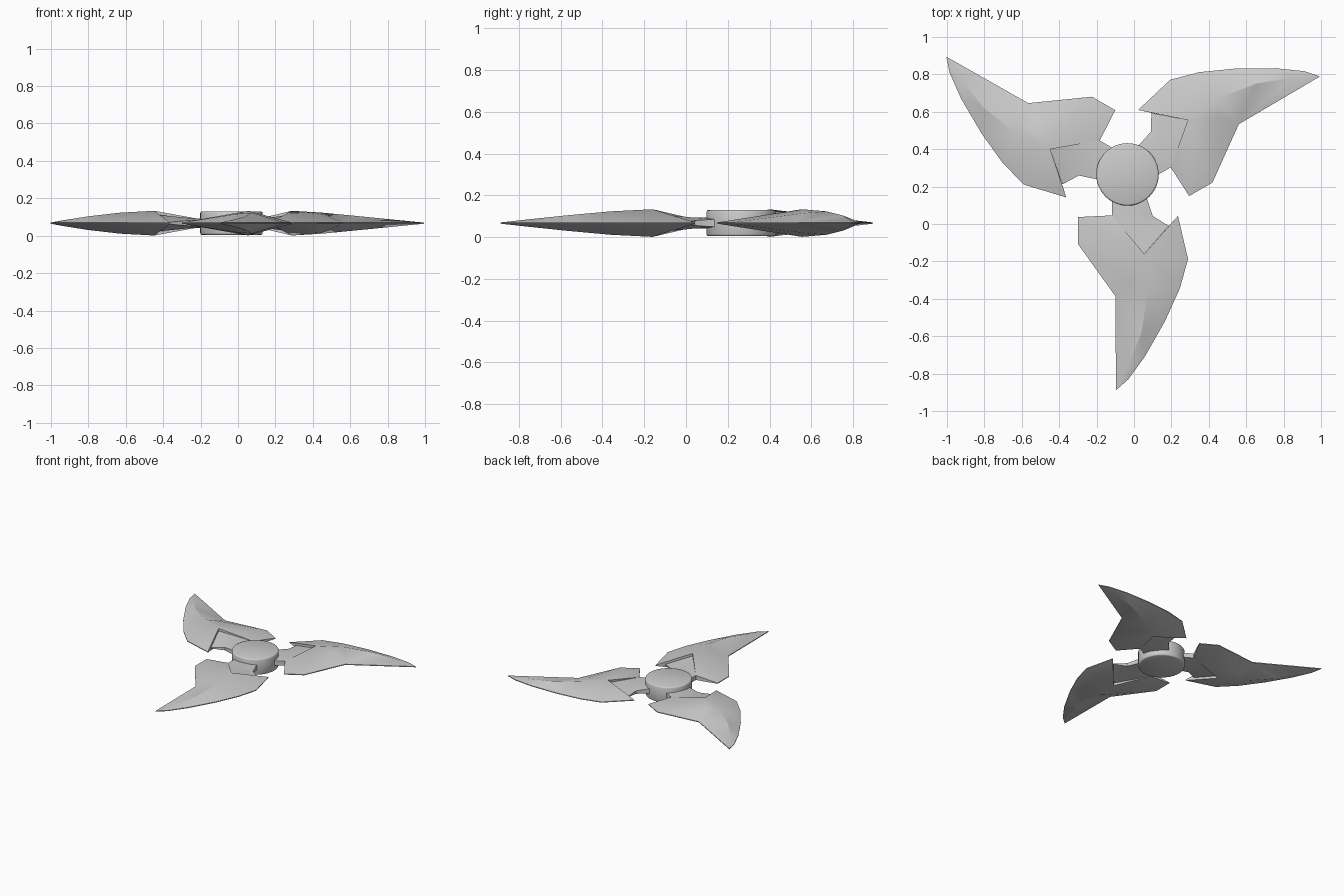
import bpy, bmesh, math
from mathutils import Matrix, Vector

if "Cube" in bpy.data.objects:
    bpy.data.objects.remove(bpy.data.objects["Cube"])

HUB = Vector((-0.035, 0.265, 0.067))   # centre of the hub and of the 3-fold symmetry
HUB_R = 0.167


def finish(name, bm, angle):
    bmesh.ops.recalc_face_normals(bm, faces=bm.faces[:])
    me = bpy.data.meshes.new(name)
    bm.to_mesh(me)
    bm.free()
    ob = bpy.data.objects.new(name, me)
    bpy.context.collection.objects.link(ob)
    bpy.ops.object.select_all(action='DESELECT')
    ob.select_set(True)
    bpy.context.view_layer.objects.active = ob
    bpy.ops.object.shade_smooth_by_angle(angle=math.radians(angle))
    return ob


def symmetric_solid(name, pts, faces, turn):
    """Upper skin (x, y, half thickness), mirrored below and walled along its border."""
    bm = bmesh.new()
    keys = list(pts)
    up = {k: bm.verts.new(pts[k]) for k in keys}
    dn = {k: bm.verts.new((pts[k][0], pts[k][1], -pts[k][2])) for k in keys}
    count = {}
    for f in faces:
        names = f.split()
        bm.faces.new([up[n] for n in names])
        bm.faces.new([dn[n] for n in reversed(names)])
        for a, b in zip(names, names[1:] + names[:1]):
            e = tuple(sorted((a, b)))
            count[e] = count.get(e, 0) + 1
    for (a, b), c in count.items():
        if c == 1:
            bm.faces.new((up[a], up[b], dn[b], dn[a]))
    flat = Vector((HUB.x, HUB.y, 0))
    bm.transform(Matrix.Translation(HUB) @ Matrix.Rotation(turn, 4, 'Z')
                 @ Matrix.Translation(-flat))
    return finish(name, bm, 30)


E = 0.003  # half thickness of the cutting edge
blade = {
    'T': (-0.096, -0.888, E), 'L1': (-0.10, -0.385, E), 'L2': (-0.30, -0.107, E),
    'L3': (-0.30, 0.037, E), 'A': (-0.118, 0.046, 0.018), 'P': (0.055, -0.16, 0.066),
    'B': (0.187, -0.01, E), 'R0': (0.235, 0.043, E), 'R1': (0.289, -0.187, E),
    'R2': (0.246, -0.342, E), 'R3': (0.166, -0.519, E), 'R4': (0.06, -0.706, E),
    'R5': (-0.03, -0.83, E), 'Q': (-0.015, -0.31, 0.048),
    'K1': (0.075, -0.36, 0.056), 'K2': (0.04, -0.58, 0.036), 'K3': (-0.03, -0.76, 0.017),
}
blade_faces = [
    'A L3 P', 'L3 L2 P', 'L2 Q P', 'L2 L1 Q', 'Q L1 K1', 'Q K1 P',
    'L1 K2 K1', 'L1 K3 K2', 'L1 T K3', 'T R5 K3', 'R5 R4 K3', 'K3 R4 K2',
    'R4 R3 K2', 'K2 R3 K1', 'R3 R2 K1', 'K1 R2 P', 'R2 R1 P', 'R1 R0 P', 'R0 B P',
]
arm = {
    'H1': (-0.118, 0.16, 0.018), 'H2': (-0.025, 0.16, 0.024), 'H3': (0.07, 0.16, 0.018),
    'S1': (0.07, 0.134, 0.018), 'S2': (0.10, 0.043, 0.012), 'B': (0.185, -0.01, E),
    'P': (0.055, -0.16, 0.046), 'A': (-0.118, 0.046, 0.018), 'M': (0.0, 0.03, 0.027),
}
arm_faces = ['H1 A M H2', 'A P M', 'P B M', 'B S2 M', 'S2 S1 M', 'S1 H3 H2 M']

# Three blades with their arms around the hub
for i in range(3):
    t = i * 2 * math.pi / 3
    symmetric_solid(f"blade_{i + 1}", blade, blade_faces, t)
    symmetric_solid(f"blade_arm_{i + 1}", arm, arm_faces, t)

# Round hub with softened rims
bm = bmesh.new()
bmesh.ops.create_cone(bm, cap_ends=True, segments=48, radius1=HUB_R, radius2=HUB_R,
                      depth=0.126, matrix=Matrix.Translation(HUB))
rims = [e for e in bm.edges if abs(e.verts[0].co.z - e.verts[1].co.z) < 1e-5]
bmesh.ops.bevel(bm, geom=rims, offset=0.01, segments=2, profile=0.5, affect='EDGES')
finish("hub", bm, 50)
